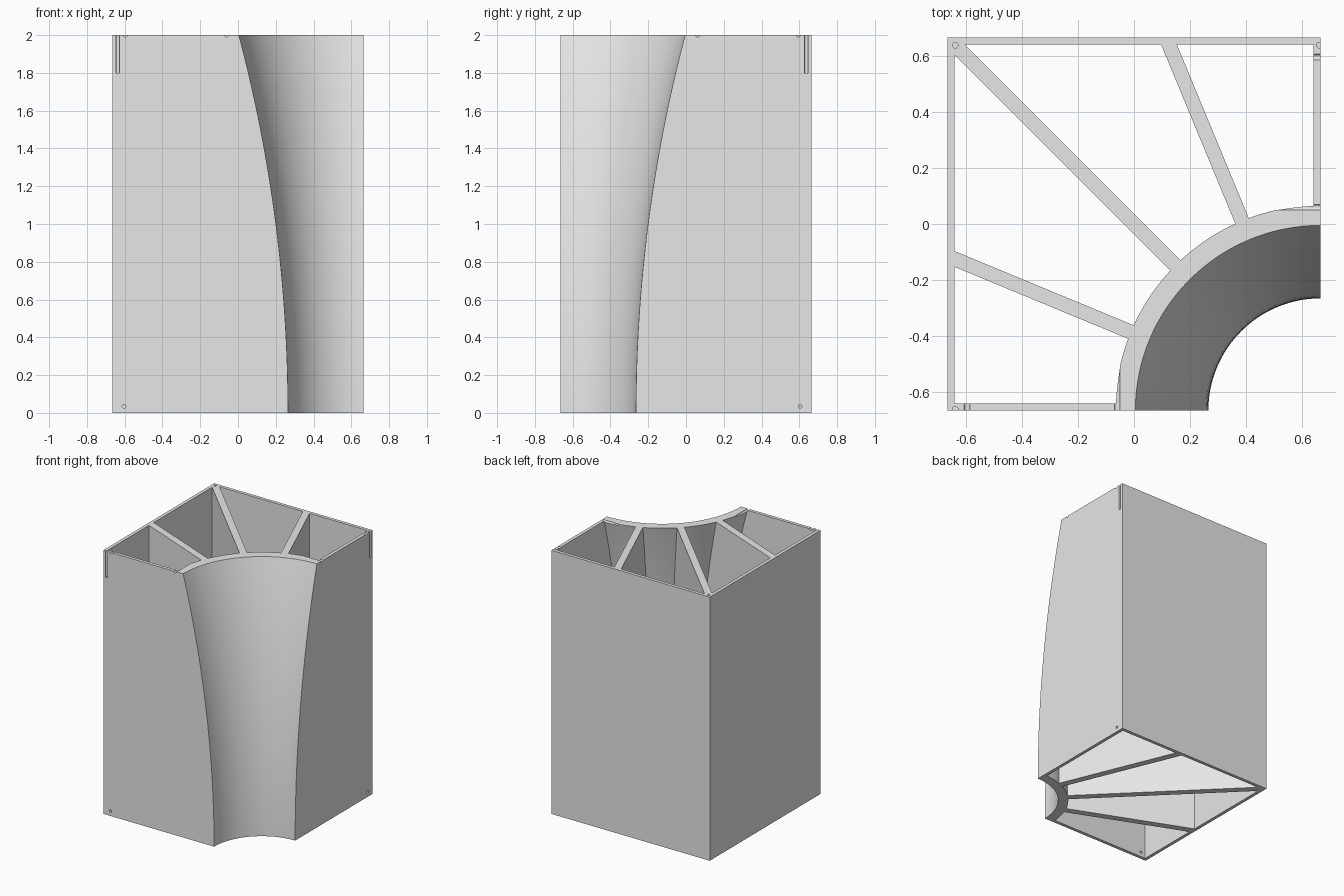
import bpy
import bmesh
from math import sqrt, sin, cos, pi, radians
from mathutils import Matrix, Vector

HALF, HEIGHT, WALL = 0.665, 2.0, 0.025
AXIS = Vector((HALF, -HALF, 0))      # centre line of the flared hollow
ARC = 7.82                           # radius of the flare's side curve

if "Cube" in bpy.data.objects:
    bpy.data.objects.remove(bpy.data.objects["Cube"])


def finish(name, bm):
    bmesh.ops.recalc_face_normals(bm, faces=bm.faces)
    mesh = bpy.data.meshes.new(name)
    bm.to_mesh(mesh)
    bm.free()
    obj = bpy.data.objects.new(name, mesh)
    bpy.context.collection.objects.link(obj)
    return obj


def box(name, size, centre, angle=0):
    bm = bmesh.new()
    matrix = (Matrix.Translation(centre) @ Matrix.Rotation(angle, 4, "Z")
              @ Matrix.Diagonal((*size, 1)))
    bmesh.ops.create_cube(bm, size=1, matrix=matrix)
    return finish(name, bm)


def rod(name, centre, direction, length, radius):
    bm = bmesh.new()
    turn = Vector(direction).to_track_quat("Z", "Y").to_matrix().to_4x4()
    bmesh.ops.create_cone(bm, cap_ends=True, segments=24, radius1=radius,
                          radius2=radius, depth=length,
                          matrix=Matrix.Translation(centre) @ turn)
    return finish(name, bm)


def flare(name, extra, low, high, steps=32, sides=128):
    """Solid of revolution that widens along an arc towards the top."""
    bm = bmesh.new()
    rings = []
    for i in range(steps + 1):
        z = low + (high - low) * i / steps
        r = 0.4 + extra + ARC - sqrt(ARC ** 2 - z ** 2)
        rings.append([bm.verts.new(AXIS + Vector((r * cos(a), r * sin(a), z)))
                      for a in (2 * pi * k / sides for k in range(sides))])
    for a, b in zip(rings, rings[1:]):
        for k in range(sides):
            n = (k + 1) % sides
            bm.faces.new((a[k], a[n], b[n], b[k]))
    bm.faces.new(rings[0])
    bm.faces.new(rings[-1])
    return finish(name, bm)


def cut(target, cutter):
    mod = target.modifiers.new("cut", "BOOLEAN")
    mod.operation, mod.solver, mod.object = "DIFFERENCE", "EXACT", cutter
    bpy.context.view_layer.objects.active = target
    bpy.ops.object.modifier_apply(modifier=mod.name)
    bpy.data.objects.remove(cutter)


# Open pockets: the inner space without the flared shell and the radial ribs
inner = 2 * (HALF - WALL)
pockets = box("pockets", (inner, inner, 2.4), (0, 0, 1))
cut(pockets, flare("shell_volume", 0.072, -0.4, 2.4))
for degrees in (112.5, 135, 157.5):
    a = radians(degrees)
    middle = AXIS + Vector((cos(a), sin(a), 1))
    cut(pockets, box("rib_volume", (2.0, 0.052, 3), middle, a))

# Outer block with its flared hollow
body = box("planter_block", (2 * HALF, 2 * HALF, HEIGHT), (0, 0, HEIGHT / 2))
cut(body, pockets)
cut(body, flare("hollow", 0, -0.3, 2.3))

# Pin hole in the back corner
cut(body, rod("corner_hole", (-0.637, 0.637, 2), (0, 0, 1), 0.4, 0.01))

# Details on the front wall, repeated on the side wall across the diagonal
details = (
    ((-0.637, -0.66, 2), (0, 0, 1), 0.4, 0.01),         # edge slot
    ((-0.604, -HALF, 0.035), (0, 1, 0), 0.1, 0.01),     # bottom hole
    ((-0.595, -HALF, HEIGHT), (0, 1, 0), 0.1, 0.01),    # rim groove
    ((-0.06, -HALF, HEIGHT), (0, 1, 0), 0.5, 0.01),     # shell groove
)
for (x, y, z), (dx, dy, dz), length, radius in details:
    cut(body, rod("front_cut", (x, y, z), (dx, dy, dz), length, radius))
    cut(body, rod("side_cut", (-y, -x, z), (-dy, -dx, dz), length, radius))

# Plain grey finish
grey = bpy.data.materials.new("light_grey")
grey.use_nodes = True
colour = (0.8, 0.8, 0.8, 1)
grey.diffuse_color = colour
grey.node_tree.nodes["Principled BSDF"].inputs["Base Color"].default_value = colour
body.data.materials.clear()
body.data.materials.append(grey)

bpy.ops.object.select_all(action="DESELECT")
body.select_set(True)
bpy.context.view_layer.objects.active = body
bpy.ops.object.shade_smooth_by_angle(angle=radians(30))
